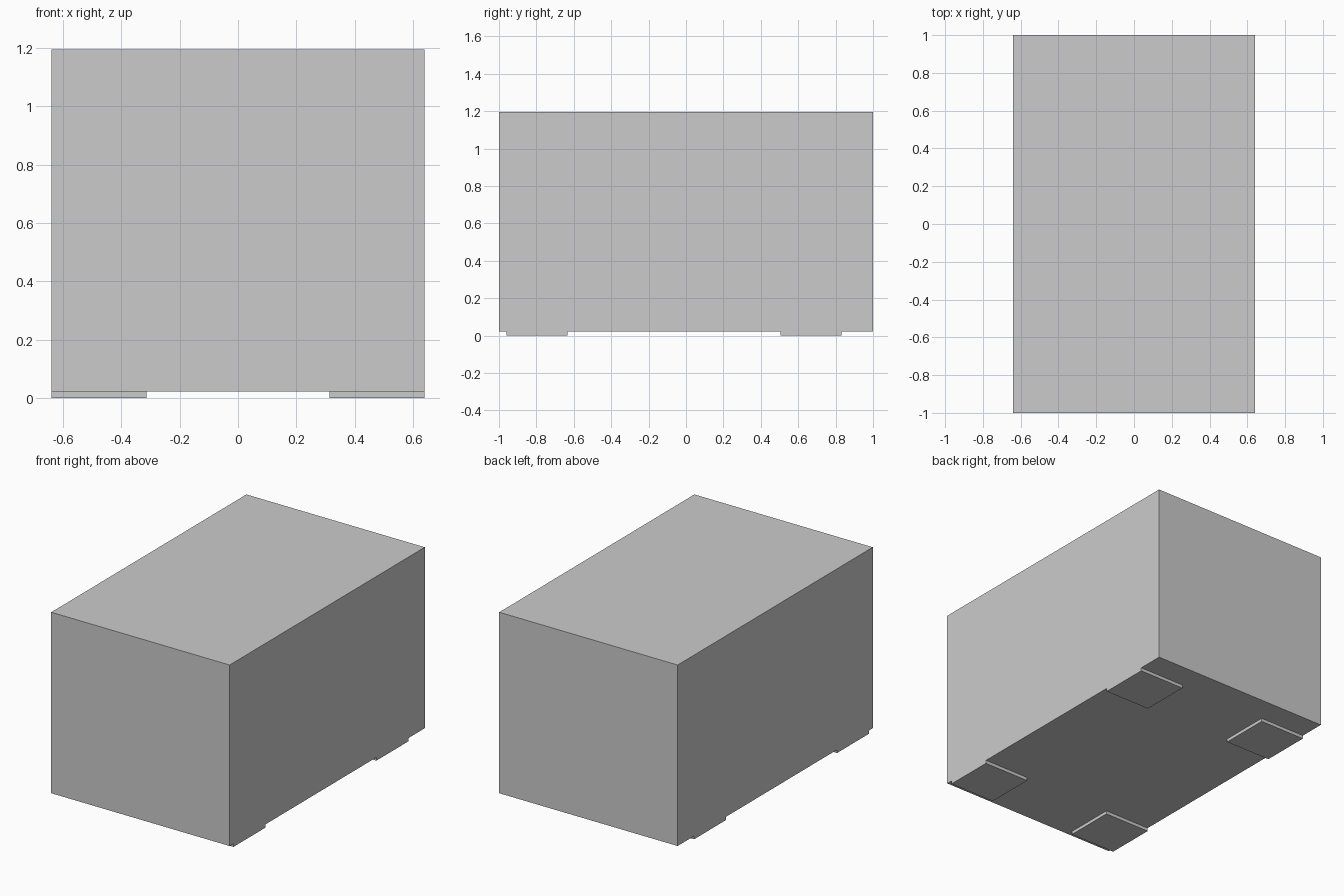
import bpy

if "Cube" in bpy.data.objects:
    bpy.data.objects.remove(bpy.data.objects["Cube"])


def box(name, x0, x1, y0, y1, z0, z1):
    bpy.ops.mesh.primitive_cube_add(size=1, location=((x0 + x1) / 2, (y0 + y1) / 2, (z0 + z1) / 2))
    ob = bpy.context.object
    ob.name = name
    ob.scale = (x1 - x0, y1 - y0, z1 - z0)
    bpy.ops.object.transform_apply(location=True, rotation=False, scale=True)
    return ob


# Main block
box("body", -0.64, 0.64, -1.0, 1.0, 0.021, 1.195)

# Thin square foot pads, flush with the sides and mirrored across x
for name, y0 in (("front_feet", -0.96), ("back_feet", 0.505)):
    foot = box(name, 0.314, 0.64, y0, y0 + 0.326, 0.0, 0.021)
    foot.modifiers.new("mirror", 'MIRROR').use_axis[0] = True
